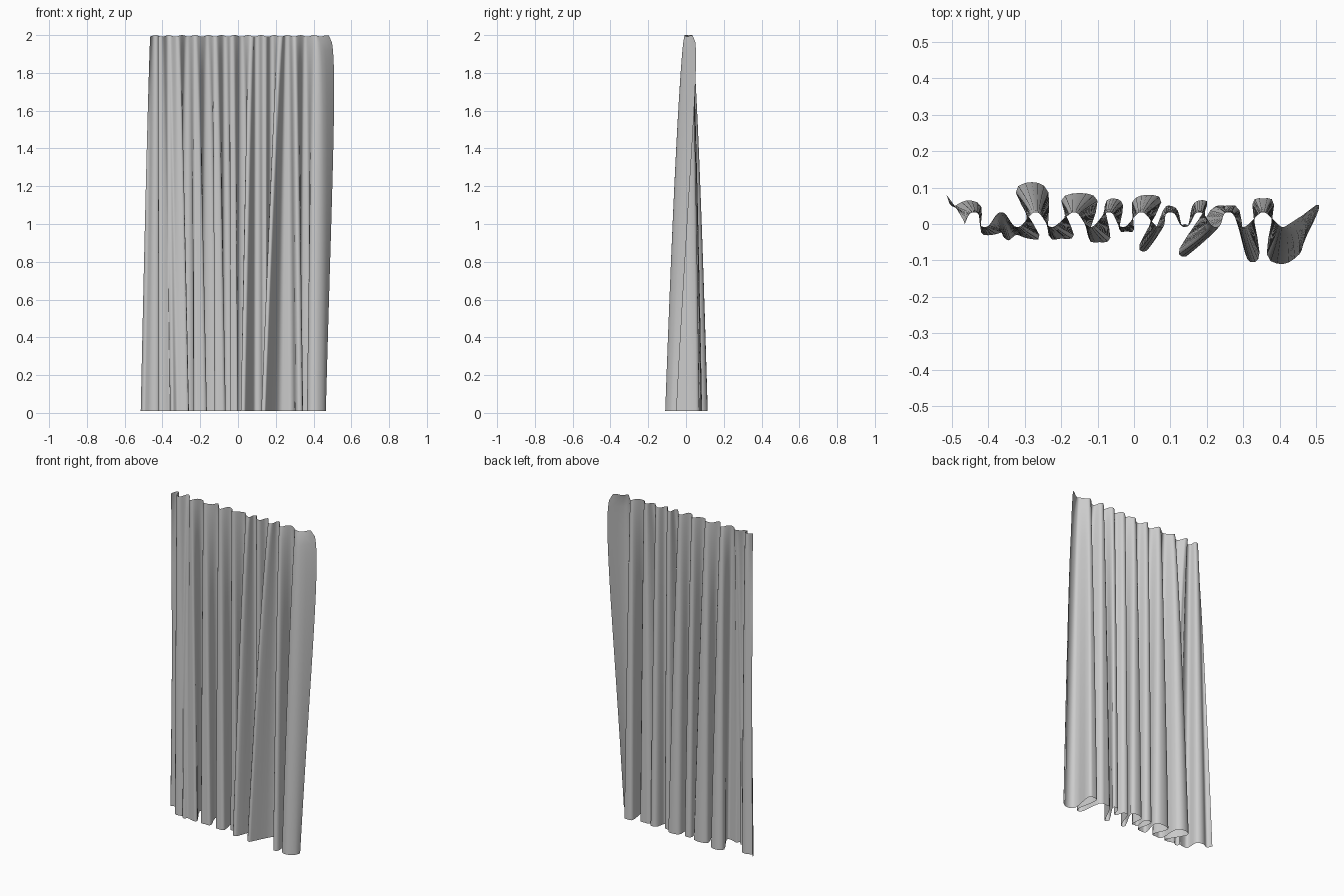
import bpy, math
from mathutils import Vector

cube = bpy.data.objects.get("Cube")
if cube:
    bpy.data.objects.remove(cube)

ROWS = 24
STEPS = 3
HEM_Z, TOP_Z = 0.01, 2.0

# Pleats from left to right, in hundredths of a unit:
# hem x, hem depth, hem half width, x at the heading.
# They alternate between backward and forward at the heading.
PLEATS = [
    (-46, 6.5, 4, -44), (-39, -3, 3, -41), (-34.5, -4.5, 1.5, -36.5),
    (-29, -4, 3, -32), (-28, 11.5, 4.5, -27), (-20, -4, 3.5, -22.5),
    (-15, 8.5, 5, -16.5), (-9.5, -5, 3, -12), (-5.5, 7, 2.5, -7),
    (-2, -2, 2, -3), (3.5, 8, 4, 2), (3, -7.5, 1.5, 7),
    (10, 5, 2, 10), (14, 0, 1, 14), (18, 6.5, 2, 18),
    (14, -9, 1.5, 22.5), (25, 5, 4, 26), (32.5, -10.5, 2, 30),
    (35.5, 7, 3, 35.5), (41, -11, 4.5, 41),
]


def control_lines():
    """Pairs of (hem point, heading point), three for each pleat plus both side edges."""
    pairs = [(Vector((-0.515, 0.08)), Vector((-0.465, 0.0)))]
    for i, (x, y, w, top_x) in enumerate(PLEATS):
        top_y = -0.8 if i % 2 else 3.2
        for side in (-1, 0, 1):
            hem = Vector((x + side * w, y * (1 - 0.25 * abs(side)))) / 100
            head = Vector((top_x + side * 1.3, top_y + (1.2 - top_y) * 0.3 * abs(side))) / 100
            pairs.append((hem, head))
    pairs.append((Vector((0.465, -0.05)), Vector((0.48, 0.035))))
    return pairs


def smooth_path(points):
    """Catmull-Rom curve through the points."""
    padded = [points[0]] + points + [points[-1]]
    path = []
    for a, b, c, d in zip(padded, padded[1:], padded[2:], padded[3:]):
        for k in range(STEPS):
            t = k / STEPS
            path.append(0.5 * (2 * b + (c - a) * t + (2 * a - 5 * b + 4 * c - d) * t ** 2
                               + (3 * b - a - 3 * c + d) * t ** 3))
    path.append(points[-1])
    return path


# Cloth sheet: each row blends the heading into the hem
lines = control_lines()
verts, faces = [], []
for r in range(ROWS + 1):
    s = (r / ROWS) ** 1.3
    spread = s ** 0.7
    row = []
    for hem, head in lines:
        row.append(Vector((head.x + (hem.x - head.x) * s ** 0.85,
                           head.y + (hem.y - head.y) * spread)))
    # Loose side edge billows out below the heading
    billow = math.sin(math.pi * min(1, s ** 0.4))
    row[-1] += Vector((0.032, 0.035)) * billow
    row[-2].x += 0.02 * billow
    path = smooth_path(row)
    for p in path:
        sag = 0.008 * (1 - s) * (0.5 + 0.5 * math.sin(p.x * 90))
        verts.append((p.x, p.y, TOP_Z + (HEM_Z - TOP_Z) * s - sag))
    n = len(path)
    if r:
        for c in range(n - 1):
            i = (r - 1) * n + c
            faces.append((i, i + n, i + n + 1, i + 1))

mesh = bpy.data.meshes.new("curtain")
mesh.from_pydata(verts, [], faces)
mesh.update()
curtain = bpy.data.objects.new("curtain", mesh)
bpy.context.collection.objects.link(curtain)
for poly in mesh.polygons:
    poly.use_smooth = True

# Plain grey cloth
cloth = bpy.data.materials.new("grey_cloth")
cloth.use_nodes = True
colour = (0.6, 0.6, 0.6, 1)
cloth.diffuse_color = colour
cloth.node_tree.nodes["Principled BSDF"].inputs["Base Color"].default_value = colour
mesh.materials.append(cloth)
